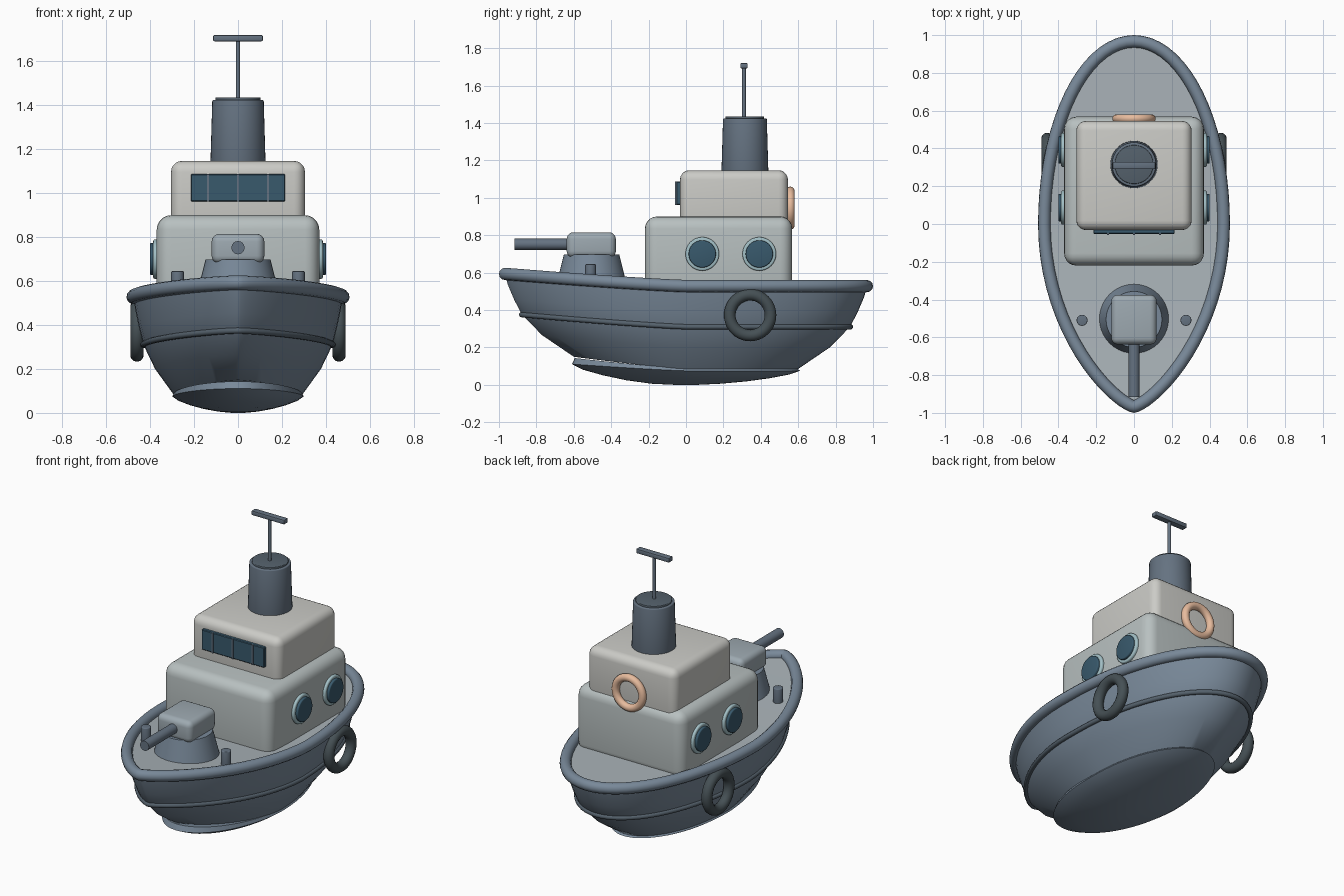
import bpy, bmesh
from math import sin, cos, pi, radians
from mathutils import Matrix

if "Cube" in bpy.data.objects:
    bpy.data.objects.remove(bpy.data.objects["Cube"])

HALF_L, HALF_W, N = 0.967, 0.475, 72


def material(name, r, g, b):
    m = bpy.data.materials.new(name)
    m.diffuse_color = (r, g, b, 1)
    m.use_nodes = True
    m.node_tree.nodes["Principled BSDF"].inputs["Base Color"].default_value = m.diffuse_color
    return m


HULL = material("hull_blue_grey", 0.19, 0.25, 0.32)
TRIM = material("dark_trim", 0.09, 0.12, 0.15)
RUBBER = material("rubber", 0.06, 0.08, 0.09)
DECK = material("deck_grey", 0.40, 0.45, 0.48)
CABIN = material("cabin_grey", 0.48, 0.53, 0.53)
ROOF = material("bridge_white", 0.60, 0.60, 0.57)
STEEL = material("steel", 0.13, 0.17, 0.22)
GUN = material("gun_grey", 0.34, 0.40, 0.44)
GLASS = material("glass", 0.04, 0.10, 0.15)
RING = material("porthole_rim", 0.36, 0.52, 0.56)
BUOY = material("buoy_orange", 0.80, 0.50, 0.34)


def finish(bm, name, mat, bevel=0, segs=4, angle=35):
    bmesh.ops.recalc_face_normals(bm, faces=bm.faces)
    me = bpy.data.meshes.new(name)
    bm.to_mesh(me)
    bm.free()
    ob = bpy.data.objects.new(name, me)
    bpy.context.collection.objects.link(ob)
    me.materials.append(mat)
    bpy.ops.object.select_all(action='DESELECT')
    bpy.context.view_layer.objects.active = ob
    ob.select_set(True)
    if bevel:
        mod = ob.modifiers.new("bevel", 'BEVEL')
        mod.width, mod.segments = bevel, segs
        mod.limit_method, mod.angle_limit = 'ANGLE', radians(40)
        bpy.ops.object.modifier_apply(modifier="bevel")
    bpy.ops.object.shade_smooth_by_angle(angle=radians(angle))
    return ob


def box(name, x, y, z, mat, bevel=0, segs=5):
    """x, y, z are (min, max) pairs."""
    bm = bmesh.new()
    bmesh.ops.create_cube(bm, size=1)
    for v in bm.verts:
        v.co = [(a + b) / 2 + c * (b - a) for (a, b), c in zip((x, y, z), v.co)]
    return finish(bm, name, mat, bevel, segs)


def cylinder(name, base, r1, r2, h, mat, axis='Z', bevel=0, verts=40):
    """Cylinder or cone from its base centre along +axis."""
    bm = bmesh.new()
    turn = {'Z': Matrix(), 'X': Matrix.Rotation(pi / 2, 4, 'Y'),
            'Y': Matrix.Rotation(-pi / 2, 4, 'X')}[axis]
    m = Matrix.Translation(base) @ turn @ Matrix.Translation((0, 0, h / 2))
    bmesh.ops.create_cone(bm, cap_ends=True, segments=verts, radius1=r1,
                          radius2=r2, depth=abs(h), matrix=m)
    return finish(bm, name, mat, bevel, 3)


def torus(name, centre, major, minor, mat, axis):
    bm = bmesh.new()
    grid = []
    for i in range(40):
        a = 2 * pi * i / 40
        row = []
        for j in range(14):
            b = 2 * pi * j / 14
            r, d = major + minor * cos(b), minor * sin(b)
            p = (d, r * cos(a), r * sin(a)) if axis == 'X' else (r * cos(a), d, r * sin(a))
            row.append(bm.verts.new([c + q for c, q in zip(centre, p)]))
        grid.append(row)
    for i in range(40):
        for j in range(14):
            k, l = (i + 1) % 40, (j + 1) % 14
            bm.faces.new((grid[i][j], grid[k][j], grid[k][l], grid[i][l]))
    return finish(bm, name, mat, angle=180)


def outline(z, s, k=1, p=1.5):
    """Boat-shaped ring: pointed bow at -y, round stern, rising to the bow."""
    pts = []
    for i in range(N):
        t = 2 * pi * i / N
        c, q = cos(t), abs(sin(t))
        w = q ** p if c > 0 else q
        x = HALF_W * s * w * (1 if t < pi else -1)
        pts.append((x, -HALF_L * s * c, z + 0.065 * k * max(c, 0) ** 1.2))
    return pts


def loft(name, rings, mat):
    bm = bmesh.new()
    rows = [[bm.verts.new(p) for p in r] for r in rings]
    for a, b in zip(rows, rows[1:]):
        for i in range(N):
            j = (i + 1) % N
            bm.faces.new((a[i], a[j], b[j], b[i]))
    for r in (rows[0], rows[-1]):
        mid = bm.verts.new((0, 0, sum(v.co.z for v in r) / N))
        # deck and bottom close with strips across the beam
        bm.verts.remove(mid)
        h = N // 2
        bm.faces.new((r[0], r[1], r[N - 1]))
        bm.faces.new((r[h - 1], r[h], r[h + 1]))
        for i in range(1, h - 1):
            bm.faces.new((r[i], r[i + 1], r[N - i - 1], r[N - i]))
    return finish(bm, name, mat)


def tube(name, pts, r, mat):
    cu = bpy.data.curves.new(name, 'CURVE')
    cu.dimensions = '3D'
    cu.bevel_depth, cu.bevel_resolution = r, 4
    sp = cu.splines.new('POLY')
    sp.points.add(len(pts) - 1)
    for q, p in zip(sp.points, pts):
        q.co = (*p, 1)
    sp.use_cyclic_u = True
    cu.materials.append(mat)
    ob = bpy.data.objects.new(name, cu)
    bpy.context.collection.objects.link(ob)


# hull, rounded bottom, deck, rails
loft("hull", [outline(z, s) for z, s in (
    (0.52, 1), (0.47, 0.985), (0.39, 0.95), (0.31, 0.907), (0.2, 0.795), (0.085, 0.62))], HULL)
loft("hull_bottom", [outline(z, s, k, 1) for z, s, k in (
    (0.088, 0.615, 0.85), (0.075, 0.63, 0.55), (0.055, 0.57, 0.4), (0.035, 0.46, 0.25),
    (0.018, 0.33, 0.1), (0.006, 0.19, 0), (0, 0.06, 0))], HULL)
loft("deck", [outline(0.527, 0.98), outline(0.49, 0.97)], DECK)
tube("top_rail", outline(0.528, 1), 0.033, HULL)
tube("rubbing_strake", outline(0.31, 0.909), 0.014, TRIM)

# cabins
box("lower_cabin", (-0.37, 0.37), (-0.22, 0.568), (0.48, 0.9), CABIN, 0.065)
box("bridge", (-0.305, 0.305), (-0.032, 0.545), (0.83, 1.147), ROOF, 0.05)

# bridge window and its bars
box("bridge_window", (-0.215, 0.215), (-0.052, -0.02), (0.962, 1.087), GLASS, 0.004, 1)
for x in (-0.137, 0, 0.137):
    box("window_bar", (x - 0.005, x + 0.005), (-0.058, -0.03), (0.962, 1.087), STEEL)

# side fittings
for s in (-1, 1):
    for y in (0.087, 0.392):
        cylinder("porthole_rim", (s * 0.35, y, 0.7), 0.09, 0.09, s * 0.036, RING, 'X', 0.008)
        cylinder("porthole_glass", (s * 0.36, y, 0.7), 0.073, 0.073, s * 0.041, GLASS, 'X', 0.006)
    torus("tyre_fender", (s * 0.46, 0.343, 0.373), 0.109, 0.031, RUBBER, 'X')
    cylinder("bollard", (s * 0.275, -0.51, 0.53), 0.029, 0.029, 0.115, STEEL, bevel=0.005, verts=24)

# life ring on the back
torus("life_ring", (0, 0.558, 0.945), 0.092, 0.023, BUOY, 'Y')

# funnel and mast
cylinder("funnel", (0, 0.315, 1.12), 0.126, 0.117, 0.305, STEEL, bevel=0.006)
cylinder("funnel_cap", (0, 0.315, 1.41), 0.103, 0.103, 0.026, TRIM, bevel=0.004)
cylinder("mast", (0, 0.31, 1.42), 0.01, 0.01, 0.28, STEEL, verts=16)
box("mast_bar", (-0.113, 0.113), (0.291, 0.329), (1.692, 1.72), STEEL, 0.005, 2)

# deck gun
cylinder("gun_base", (0, -0.505, 0.53), 0.19, 0.148, 0.168, HULL)
box("gun_turret", (-0.12, 0.12), (-0.638, -0.375), (0.68, 0.815), GUN, 0.035)
cylinder("gun_barrel", (0, -0.917, 0.752), 0.03, 0.03, 0.32, STEEL, 'Y', verts=28)
